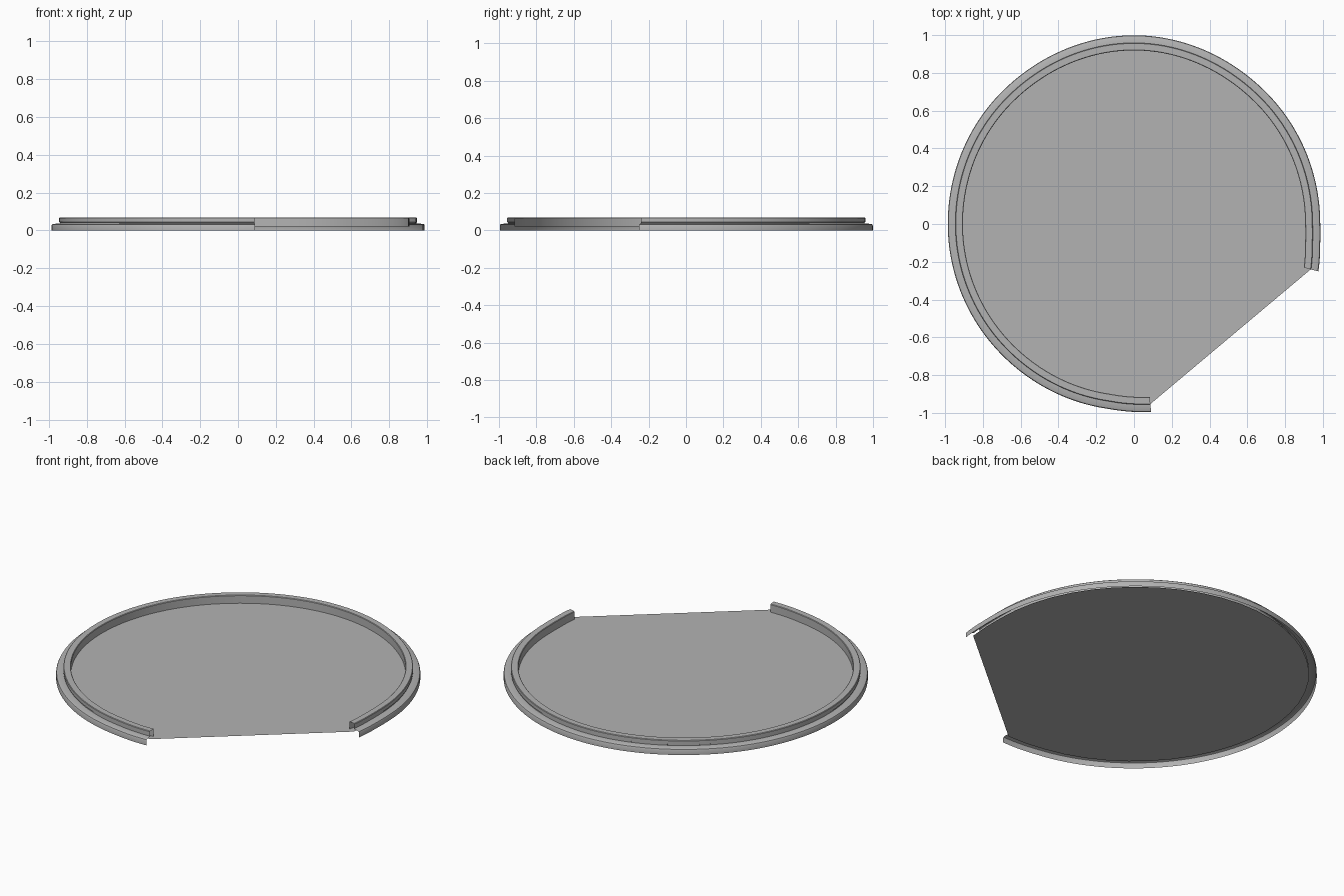
import bpy, bmesh, math

cube = bpy.data.objects.get("Cube")
if cube:
    bpy.data.objects.remove(cube)

grey = bpy.data.materials.new("mid_grey")
grey.use_nodes = True
colour = (0.45, 0.45, 0.45, 1)
grey.diffuse_color = colour
grey.node_tree.nodes["Principled BSDF"].inputs["Base Color"].default_value = colour

# Outer radius by angle: nearly round, with both free ends sprung outward
START, END = -14.4, 275.2
RADII = [(START, 1.008), (-6, 0.991), (0, 0.986), (45, 0.988), (90, 0.999),
         (135, 0.99), (180, 0.986), (225, 0.985), (262, 0.988), (END, 0.999)]


def outer_radius(angle):
    for (a0, r0), (a1, r1) in zip(RADII, RADII[1:]):
        if angle <= a1:
            t = (angle - a0) / (a1 - a0)
            t = t * t * (3 - 2 * t) if 0 <= a0 < 262 else t
            return r0 + (r1 - r0) * t
    return RADII[-1][1]


def point(angle, inset, z):
    r = outer_radius(angle) - inset
    a = math.radians(angle)
    return r * math.cos(a), r * math.sin(a), z


def angles(steps):
    return [START + (END - START) * i / steps for i in range(steps + 1)]


def finish(name, bm):
    bmesh.ops.recalc_face_normals(bm, faces=bm.faces)
    mesh = bpy.data.meshes.new(name)
    bm.to_mesh(mesh)
    bm.free()
    mesh.materials.append(grey)
    obj = bpy.data.objects.new(name, mesh)
    bpy.context.collection.objects.link(obj)
    return obj


# Stepped channel rim, open underneath: (inset from outer edge, height)
PROFILE = [(0, 0), (0, 0.026), (0.003, 0.032), (0.009, 0.035), (0.044, 0.036),
           (0.044, 0.042), (0.04, 0.044), (0.04, 0.065), (0.043, 0.068),
           (0.077, 0.068), (0.08, 0.065), (0.08, 0.02)]
bm = bmesh.new()
rows = [[bm.verts.new(point(a, inset, z)) for inset, z in PROFILE] for a in angles(144)]
for row, following in zip(rows, rows[1:]):
    for j in range(len(PROFILE) - 1):
        bm.faces.new((row[j], following[j], following[j + 1], row[j + 1]))
rim = finish("channel_rim", bm)
bpy.ops.object.select_all(action='DESELECT')
rim.select_set(True)
bpy.context.view_layer.objects.active = rim
bpy.ops.object.shade_smooth_by_angle(angle=math.radians(35))

# Thin flat floor, cut straight across the opening
bm = bmesh.new()
bm.faces.new([bm.verts.new(point(a, 0.042, 0.02)) for a in angles(40)])
floor = finish("floor_sheet", bm)
if floor.data.polygons[0].normal.z < 0:
    floor.data.flip_normals()
